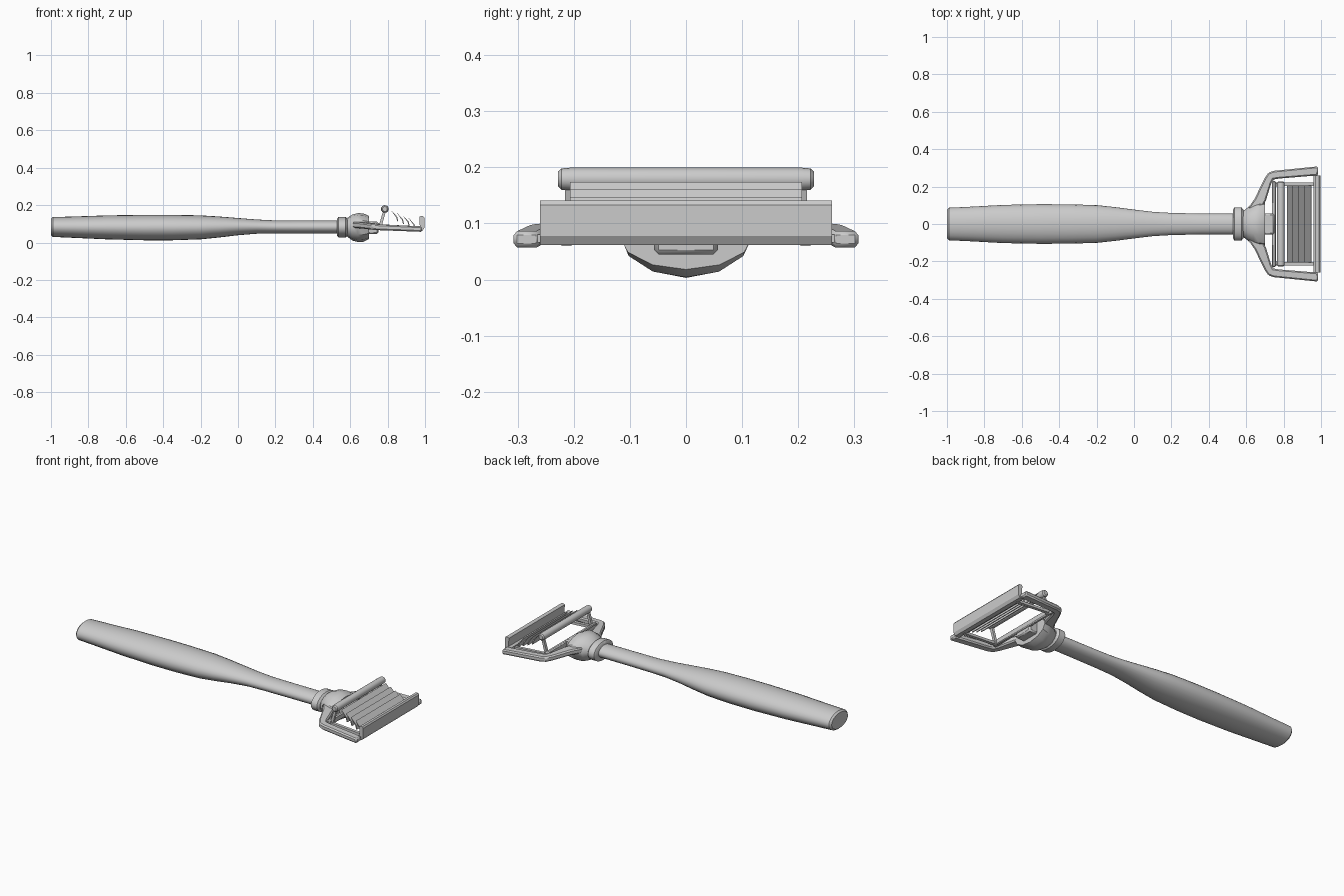
import bpy, bmesh, math


def finish(name, bm, angle=35, bevel=0.0):
    bmesh.ops.recalc_face_normals(bm, faces=bm.faces)
    me = bpy.data.meshes.new(name)
    bm.to_mesh(me)
    bm.free()
    ob = bpy.data.objects.new(name, me)
    bpy.context.collection.objects.link(ob)
    if bevel:
        mod = ob.modifiers.new("bevel", 'BEVEL')
        mod.width = bevel
        mod.segments = 1
    bpy.ops.object.select_all(action='DESELECT')
    ob.select_set(True)
    bpy.context.view_layer.objects.active = ob
    bpy.ops.object.shade_smooth_by_angle(angle=math.radians(angle))
    return ob


def skin(name, rings, **kw):
    """Bridge successive rings of points and cap both ends."""
    bm = bmesh.new()
    vs = [[bm.verts.new(p) for p in r] for r in rings]
    n = len(rings[0])
    for a, b in zip(vs, vs[1:]):
        for i in range(n):
            j = (i + 1) % n
            bm.faces.new((a[i], a[j], b[j], b[i]))
    bm.faces.new(vs[0])
    bm.faces.new(vs[-1])
    return finish(name, bm, **kw)


def loft_x(name, sections, sides, **kw):
    """Elliptical sections (x, half width, half height, centre z)."""
    rings = [[(x, ry * math.sin(2 * math.pi * i / sides),
               zc - rz * math.cos(2 * math.pi * i / sides)) for i in range(sides)]
             for x, ry, rz, zc in sections]
    return skin(name, rings, **kw)


def prism_y(name, profile, y0, y1, **kw):
    """Extrude an (x, z) outline between two y values."""
    return skin(name, [[(x, y, z) for x, z in profile] for y in (y0, y1)], **kw)


def box(name, x0, x1, y0, y1, z0, z1, **kw):
    return prism_y(name, [(x0, z0), (x1, z0), (x1, z1), (x0, z1)], y0, y1, **kw)


# Handle with swelling grip and slim neck
loft_x("handle", [
    (-1.0, 0.076, 0.045, 0.083), (-0.99, 0.087, 0.053, 0.083),
    (-0.88, 0.092, 0.057, 0.082), (-0.7, 0.102, 0.064, 0.081),
    (-0.5, 0.106, 0.068, 0.080), (-0.35, 0.105, 0.068, 0.080),
    (-0.2, 0.101, 0.064, 0.081), (-0.1, 0.090, 0.056, 0.083),
    (0.0, 0.077, 0.046, 0.085), (0.1, 0.065, 0.038, 0.085),
    (0.2, 0.059, 0.035, 0.083), (0.35, 0.056, 0.035, 0.083),
    (0.6, 0.055, 0.035, 0.083)], 24)

# Collar ring
loft_x("collar", [
    (0.53, 0.075, 0.045, 0.082), (0.537, 0.089, 0.055, 0.082),
    (0.575, 0.089, 0.055, 0.082), (0.585, 0.075, 0.045, 0.082)], 24)

# Flared head socket
loft_x("head_socket", [
    (0.578, 0.068, 0.044, 0.081), (0.592, 0.075, 0.056, 0.081),
    (0.612, 0.092, 0.070, 0.080), (0.64, 0.107, 0.077, 0.080),
    (0.67, 0.118, 0.076, 0.080), (0.70, 0.120, 0.062, 0.080)], 12)

# Tongue between socket and cartridge
box("connector", 0.68, 0.75, -0.057, 0.057, 0.045, 0.112, bevel=0.008)

# Yoke arms: (inner xy, outer xy, bottom z, top z)
ARM = [((0.66, 0.05), (0.61, 0.085), 0.078, 0.110),
       ((0.705, 0.125), (0.645, 0.135), 0.076, 0.108),
       ((0.733, 0.215), (0.697, 0.243), 0.070, 0.101),
       ((0.745, 0.238), (0.718, 0.274), 0.068, 0.099),
       ((0.775, 0.243), (0.745, 0.284), 0.066, 0.097),
       ((0.984, 0.260), (0.984, 0.308), 0.057, 0.086)]

# Parts at both ends of the cartridge
for side, s in (("left", -1), ("right", 1)):
    rings = []
    for (xi, yi), (xo, yo), z0, z1 in ARM:
        rings.append([(xi, s * yi, z0), (xo, s * yo, z0),
                      (xo, s * yo, z1), (xi, s * yi, z1)])
    skin("yoke_arm_" + side, rings, bevel=0.007)
    # Side rail under the blades
    prism_y("side_rail_" + side,
            [(0.74, 0.075), (0.97, 0.060), (0.97, 0.074), (0.74, 0.090)],
            s * 0.204, s * 0.222)
    # Leaning strut that carries the top rod
    prism_y("rod_strut_" + side,
            [(0.747, 0.068), (0.763, 0.068), (0.792, 0.172), (0.778, 0.176)],
            s * 0.200, s * 0.216)
    # Pivot stub joining guard and arm
    box("guard_pivot_" + side, 0.966, 0.982, s * 0.24, s * 0.275, 0.066, 0.080)

# Rear cross bar of the cartridge
box("rear_bar", 0.737, 0.758, -0.23, 0.23, 0.070, 0.104, bevel=0.005)

# Top rod with rounded ends
rod = [(-0.228, 0.013), (-0.222, 0.019), (-0.205, 0.0205),
       (0.205, 0.0205), (0.222, 0.019), (0.228, 0.013)]
skin("top_rod", [[(0.785 + r * math.cos(2 * math.pi * i / 16), y,
                   0.179 + r * math.sin(2 * math.pi * i / 16)) for i in range(16)]
                 for y, r in rod])

# Four bent blades stepping down to the guard
for k in range(4):
    x, z = 0.817 + 0.031 * k, 0.174 - 0.0135 * k
    prism_y("blade_%d" % (k + 1),
            [(x, z), (x + 0.034, z - 0.036), (x + 0.040, z - 0.062),
             (x + 0.035, z - 0.062), (x + 0.028, z - 0.039)],
            -0.207, 0.207, angle=20)

# Front guard bar
prism_y("front_guard",
        [(0.970, 0.137), (0.976, 0.141), (0.990, 0.141), (0.996, 0.133),
         (0.996, 0.078), (0.986, 0.062), (0.960, 0.062), (0.960, 0.080),
         (0.972, 0.088)], -0.26, 0.26, angle=30)
